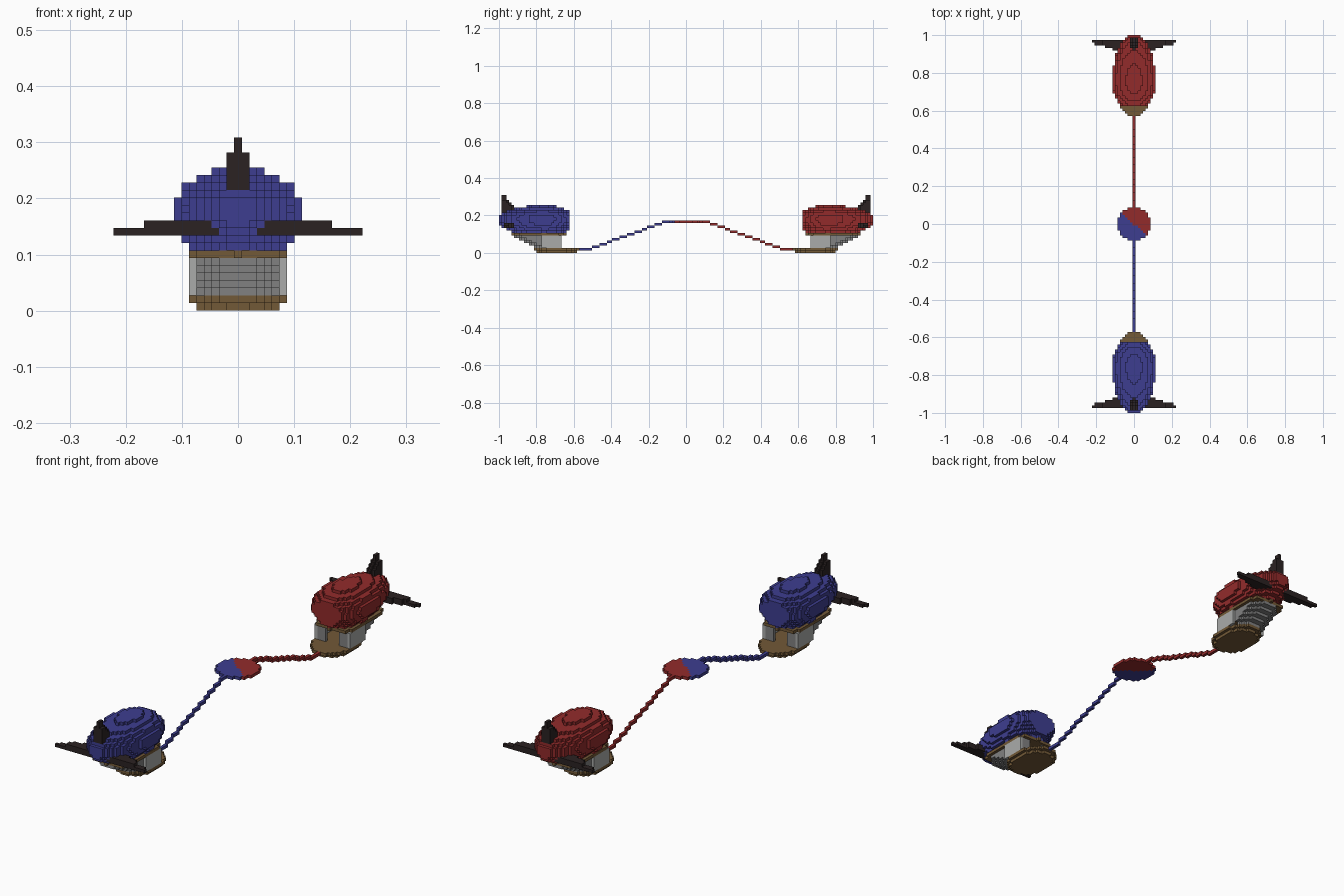
import bpy, bmesh
from mathutils import Vector

cube = bpy.data.objects.get("Cube")
if cube:
    bpy.data.objects.remove(cube, do_unlink=True)

V = 2 / 149  # edge of one block


def material(name, rgb):
    m = bpy.data.materials.new(name)
    m.use_nodes = True
    color = (*rgb, 1)
    m.diffuse_color = color
    m.node_tree.nodes["Principled BSDF"].inputs["Base Color"].default_value = color
    return m


BLUE = material("blue", (0.048, 0.048, 0.28))
RED = material("red", (0.29, 0.024, 0.024))
BROWN = material("brown", (0.17, 0.1, 0.038))
BLACK = material("near black", (0.024, 0.016, 0.016))
LIGHT = material("light grey", (0.4, 0.41, 0.4))
GREY = material("mid grey", (0.22, 0.22, 0.22))

AXES = [Vector(a) for a in ((1, 0, 0), (0, 1, 0), (0, 0, 1))]


def blocks(name, cells, mat, side=1):
    """Mesh the outer faces of a set of blocks; side -1 turns the part half round."""
    cells = {(side * x, side * y, z) for x, y, z in cells}
    bm = bmesh.new()
    for c in cells:
        mid = Vector(c) + Vector((0, 0, 0.5))
        for i in range(3):
            for s in (1, -1):
                n = AXES[i] * s
                if tuple(int(a + b) for a, b in zip(c, n)) in cells:
                    continue
                u, w = AXES[(i + 1) % 3] / 2, AXES[(i + 2) % 3] / 2 * s
                p = mid + n / 2
                bm.faces.new([bm.verts.new(q * V) for q in (p - u - w, p + u - w, p + u + w, p - u + w)])
    bmesh.ops.remove_doubles(bm, verts=bm.verts, dist=V / 100)
    mesh = bpy.data.meshes.new(name)
    bm.to_mesh(mesh)
    bm.free()
    mesh.materials.append(mat)
    ob = bpy.data.objects.new(name, mesh)
    bpy.context.collection.objects.link(ob)


def fill(rule, xs, ys, zs):
    return {(x, y, z) for x in range(-xs, xs + 1) for y in range(*ys) for z in range(*zs) if rule(x, y, z)}


def in_balloon(x, y, z):
    dy, dz = y - 56, z - 13
    ry = 19 if dy > 0 else 11.5
    rz = 5.4 if dz > 0 else 7
    return (x / 8.6) ** 2 + (dy / ry) ** 2 + (dz / rz) ** 2 <= 1


def in_wing(x, y, z):
    a = abs(x)
    reach = 16 if z == 10 else 12
    return 3 <= a <= reach and 68 + (a - 5) * 0.3 <= y <= 72


def in_fin(x, y, z):
    lead = 66 + (z - 14) * 0.75
    half = 1 if z <= 20 and y >= lead + 1 else 0
    return abs(x) <= half and lead <= y <= 73


def in_deck(x, y, z):
    # bevelled oval, lower layer one block smaller
    r = z - 1
    return ((abs(x) / (6.6 + r)) ** 2.3 + (abs(y - 51.5) / (8.8 + r)) ** 2.3) <= 1


def in_hull(x, y, z):
    # stepped underside rising towards the tail
    end = 60 + (z - 2) * 2
    half = 5 - max(0, y - end + 3) * 0.8
    return 58 <= y <= end and abs(x) <= half


def airship(side, label, mat):
    balloon = fill(in_balloon, 8, (47, 75), (8, 19))
    fin = fill(in_fin, 1, (66, 75), (14, 23)) - balloon
    wings = fill(in_wing, 16, (66, 75), (10, 12)) - balloon
    deck = fill(in_deck, 6, (42, 61), (0, 2))
    ceiling = fill(lambda x, y, z: (x / 6.6) ** 4 + ((y - 58.5) / 10.5) ** 4 <= 1, 6, (48, 70), (7, 8))
    walls = fill(lambda x, y, z: abs(x) == 6, 6, (50, 58), (2, 7))
    door_panels = fill(lambda x, y, z: 3 <= abs(x) <= 5, 5, (50, 51), (2, 7))
    hull = fill(in_hull, 5, (58, 70), (2, 7))
    for part, cells, m in (("balloon", balloon, mat), ("tail_fin", fin, BLACK),
                           ("tail_wings", wings, BLACK), ("deck", deck, BROWN),
                           ("cabin_ceiling", ceiling, BROWN), ("cabin_walls", walls, LIGHT),
                           ("door_panels", door_panels, GREY), ("cabin_hull", hull, GREY)):
        blocks(f"{label}_{part}", cells, m, side)
    # rope from the platform down to the deck
    rope = {(0, y, max(1, min(12, round(12 - 11 * (y - 8) / 31)))) for y in range(7, 43)}
    blocks(f"{label}_rope", rope - deck, mat, side)
    # half of the round centre platform
    half = fill(lambda x, y, z: x * x + y * y <= 42 and (x + y > 0 or (x + y == 0 and y >= 1)),
                6, (-6, 7), (12, 13))
    if side == 1:
        half.add((0, 0, 12))
    blocks(f"{label}_platform_half", half, mat, side)


airship(1, "red", RED)
airship(-1, "blue", BLUE)
